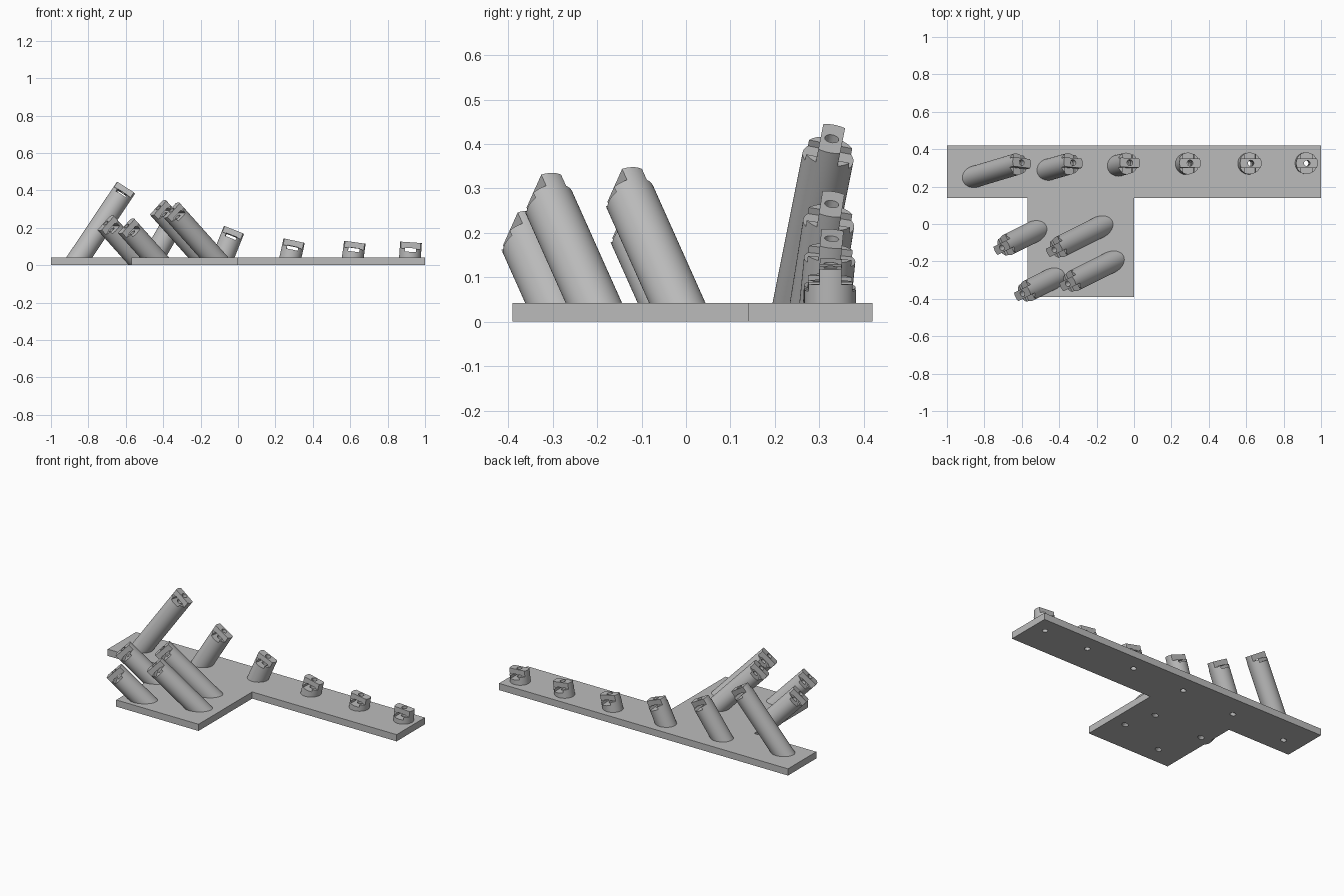
import bpy, bmesh
from mathutils import Vector, Matrix

cube = bpy.data.objects.get("Cube")
if cube:
    bpy.data.objects.remove(cube)

grey = bpy.data.materials.new("plain_grey")
grey.use_nodes = True
COLOUR = (0.5, 0.5, 0.5, 1)
grey.diffuse_color = COLOUR
grey.node_tree.nodes["Principled BSDF"].inputs["Base Color"].default_value = COLOUR

PLATE_TOP = 0.042
RADIUS = 0.058
HOLE = 0.016
TANG_WIDTH = 0.05
TANG_HEIGHT = 0.035


def make_object(name, bm):
    bmesh.ops.recalc_face_normals(bm, faces=bm.faces)
    mesh = bpy.data.meshes.new(name)
    bm.to_mesh(mesh)
    bm.free()
    mesh.materials.append(grey)
    obj = bpy.data.objects.new(name, mesh)
    bpy.context.collection.objects.link(obj)
    return obj


def rod(name, radius, bottom, top, frame, sides, floor=None):
    """Cylinder along the frame's z axis, optionally trimmed level at a floor."""
    bm = bmesh.new()
    place = frame @ Matrix.Translation((0, 0, (bottom + top) / 2))
    bmesh.ops.create_cone(bm, cap_ends=True, segments=sides, radius1=radius,
                          radius2=radius, depth=top - bottom, matrix=place)
    if floor is not None:
        cut = bmesh.ops.bisect_plane(bm, geom=bm.verts[:] + bm.edges[:] + bm.faces[:],
                                     plane_co=(0, 0, floor), plane_no=(0, 0, -1),
                                     clear_outer=True)
        rim = [e for e in cut["geom_cut"] if isinstance(e, bmesh.types.BMEdge)]
        bmesh.ops.holes_fill(bm, edges=rim, sides=0)
    return make_object(name, bm)


def block(name, centre, size, frame):
    bm = bmesh.new()
    place = frame @ Matrix.Translation(centre) @ Matrix.Diagonal((*size, 1))
    bmesh.ops.create_cube(bm, size=1, matrix=place)
    return make_object(name, bm)


def carve(target, cutters):
    """Cut every cutter out of the target, then discard the cutters."""
    for c in cutters:
        c.hide_render = True
        mod = target.modifiers.new("cut", "BOOLEAN")
        mod.operation = "DIFFERENCE"
        mod.solver = "EXACT"
        mod.object = c
    graph = bpy.context.evaluated_depsgraph_get()
    graph.update()
    result = bpy.data.meshes.new_from_object(target.evaluated_get(graph))
    target.modifiers.clear()
    target.data = result
    for c in cutters:
        bpy.data.objects.remove(c)


def smooth(obj):
    bpy.ops.object.select_all(action="DESELECT")
    obj.select_set(True)
    bpy.context.view_layer.objects.active = obj
    bpy.ops.object.shade_smooth_by_angle(angle=0.6)


# T-shaped base plate
outline = [(-1, 0.14), (-0.57, 0.14), (-0.57, -0.39), (0, -0.39),
           (0, 0.14), (1, 0.14), (1, 0.42), (-1, 0.42)]
bm = bmesh.new()
face = bm.faces.new([bm.verts.new((x, y, 0)) for x, y in outline])
grown = bmesh.ops.extrude_face_region(bm, geom=[face])
bmesh.ops.translate(bm, vec=(0, 0, PLATE_TOP),
                    verts=[v for v in grown["geom"] if isinstance(v, bmesh.types.BMVert)])
plate = make_object("base_plate", bm)

# Posts: top centre and lean per unit of height
back_posts = [((-0.60, 0.328, 0.412), (0.67, 0.20)),
              ((-0.325, 0.328, 0.265), (0.57, 0.16)),
              ((-0.022, 0.328, 0.187), (0.40, 0.10)),
              ((0.30, 0.326, 0.13), (0.22, 0.05)),
              ((0.625, 0.325, 0.122), (0.14, 0.02)),
              ((0.925, 0.325, 0.122), (0.07, 0))]
front_lean = (-0.894, -0.447)
front_posts = [((-0.707, -0.127, 0.225), front_lean),
               ((-0.427, -0.138, 0.307), front_lean),
               ((-0.597, -0.373, 0.209), front_lean),
               ((-0.355, -0.32, 0.294), front_lean)]

drills = []


def build_post(name, top, lean, along):
    axis = Vector((*lean, 1)).normalized()
    u = Vector(along)
    u = (u - axis * u.dot(axis)).normalized()
    v = axis.cross(u)
    frame = Matrix((u, v, axis)).transposed().to_4x4()
    frame.translation = top
    length = top[2] / axis.z + 0.15
    post = rod(name, RADIUS, -length, 0, frame, 64, floor=0.002)
    # shoulders either side of the tang, the tie slot and the central bore
    cutters = [block("shoulder_cutter", (0, s * (TANG_WIDTH / 2 + 0.05), 0),
                     (0.2, 0.1, TANG_HEIGHT * 2), frame) for s in (-1, 1)]
    cutters.append(block("slot_cutter", (0, 0, -TANG_HEIGHT - 0.006),
                         (0.06, 0.2, 0.02), frame))
    cutters.append(rod("bore_cutter", HOLE, -length, 0.05, frame, 24))
    carve(post, cutters)
    smooth(post)
    drills.append(rod("plate_drill", HOLE, -length, 0.05, frame, 24))


for i, (top, lean) in enumerate(back_posts):
    build_post(f"back_post_{i + 1}", top, lean, (1, 0, 0))
for i, (top, lean) in enumerate(front_posts):
    build_post(f"front_post_{i + 1}", top, lean, (*front_lean, 0))

# Screw holes through the plate
carve(plate, drills)
smooth(plate)
